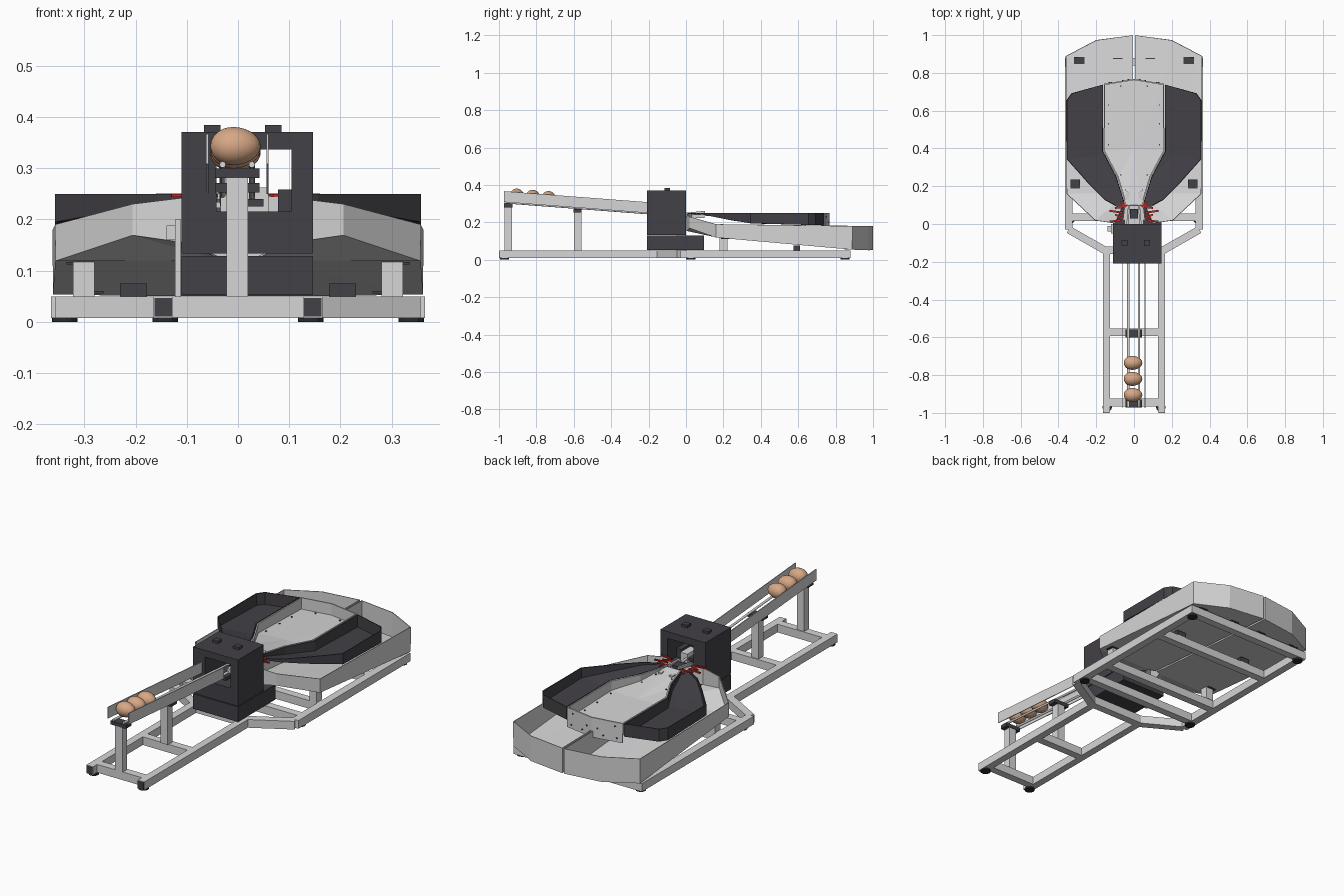
import bpy, bmesh, math
from mathutils import Vector

cube = bpy.data.objects.get("Cube")
if cube:
    bpy.data.objects.remove(cube)


def material(name, r, g, b):
    m = bpy.data.materials.new(name)
    m.use_nodes = True
    m.diffuse_color = (r, g, b, 1)
    m.node_tree.nodes["Principled BSDF"].inputs["Base Color"].default_value = (r, g, b, 1)
    return m


STEEL = material("light steel", .67, .67, .68)
DARK = material("dark plastic", .055, .052, .062)
BLACK = material("black rubber", .025, .025, .028)
EGG = material("egg shell", .68, .39, .235)
RED = material("red", .65, .02, .015)


def finish(name, bm, mat):
    bmesh.ops.recalc_face_normals(bm, faces=bm.faces)
    me = bpy.data.meshes.new(name)
    bm.to_mesh(me)
    bm.free()
    me.materials.append(mat)
    ob = bpy.data.objects.new(name, me)
    bpy.context.collection.objects.link(ob)
    return ob


def box(name, x, y, z, mat):
    """Box from (low, high) ranges."""
    bm = bmesh.new()
    bmesh.ops.create_cube(bm, size=1)
    for v in bm.verts:
        v.co = [(r[0] + r[1]) / 2 + c * (r[1] - r[0]) for r, c in zip((x, y, z), v.co)]
    return finish(name, bm, mat)


def beam(name, p, q, w, h, mat):
    """Straight bar between two points, width w across and height h."""
    p, q = Vector(p), Vector(q)
    side = (q - p).cross(Vector((0, 0, 1))).normalized() * w / 2
    up = Vector((0, 0, h / 2))
    bm = bmesh.new()
    ends = [[bm.verts.new(e + side * a + up * b) for a, b in ((-1, -1), (1, -1), (1, 1), (-1, 1))]
            for e in (p, q)]
    for ring in ends:
        bm.faces.new(ring)
    for i in range(4):
        j = (i + 1) % 4
        bm.faces.new((ends[0][i], ends[0][j], ends[1][j], ends[1][i]))
    return finish(name, bm, mat)


def rod(name, p, q, r, mat):
    p, q = Vector(p), Vector(q)
    bm = bmesh.new()
    bmesh.ops.create_cone(bm, cap_ends=True, segments=12, radius1=r, radius2=r, depth=(q - p).length)
    rot = (q - p).to_track_quat('Z', 'Y')
    for v in bm.verts:
        v.co = rot @ v.co + (p + q) / 2
    return finish(name, bm, mat)


def tray(name, pts, mat, hub, thick, no_wall=(), no_floor=()):
    """Open tray: outline points are (x, y, floor z, rim z), floor fans out from hub."""
    bm = bmesh.new()
    low = [bm.verts.new((x, y, f)) for x, y, f, r in pts]
    top = [bm.verts.new((x, y, r)) for x, y, f, r in pts]
    c = bm.verts.new(hub)
    for i in range(len(pts)):
        j = (i + 1) % len(pts)
        if i not in no_wall:
            bm.faces.new((low[i], low[j], top[j], top[i]))
        if i not in no_floor:
            bm.faces.new((low[i], low[j], c))
    bmesh.ops.delete(bm, geom=[v for v in bm.verts if not v.link_faces], context='VERTS')
    ob = finish(name, bm, mat)
    mod = ob.modifiers.new("thickness", 'SOLIDIFY')
    mod.thickness = thick
    mod.offset = 0
    return ob


# Base frame: narrow front section and wide rear section
Z = (.008, .05)
for s, side in ((-1, "right"), (1, "left")):
    x = s * .146
    box(side + "_front_rail", (x - .019, x + .019), (-.998, -.13), Z, STEEL)
    box(side + "_rail_cap", (x - .017, x + .017), (-1, -.997), (.01, .047), DARK)
    box(side + "_rear_rail", sorted((s * .325, s * .365)), (-.03, .88), Z, STEEL)
    beam(side + "_diagonal_rail", (s * .346, -.03, .029), (s * .135, -.15, .029), .04, .042, STEEL)
    for fx, fy in ((.142, -.97), (.338, .025), (.338, .85)):
        rod(side + "_foot", (s * fx, fy, 0), (s * fx, fy, .009), .025, BLACK)
    # Tray supports
    box(side + "_tray_post", sorted((s * .28, s * .322)), (.18, .222), (.05, .118), STEEL)
    box(side + "_post_pad", sorted((s * .285, s * .335)), (.188, .236), (.112, .126), DARK)
    box(side + "_rear_pad", sorted((s * .178, s * .23)), (.575, .61), (.05, .075), DARK)
for y, w in ((-.945, .146), (-.573, .146), (-.14, .146), (.035, .33), (.2, .33), (.59, .33), (.86, .33)):
    box("cross_beam", (-w, w), (y - .02, y + .02), Z, STEEL)


# Sloped infeed conveyor
def slope(y):
    return .307 - .076 * (y + .97)


for y in (-.95, -.58):
    z = slope(y)
    box("conveyor_post", (-.022, .02), (y - .02, y + .02), (.05, z - .025), STEEL)
    box("rail_clamp", (-.045, .042), (y - .022, y + .022), (z - .025, z - .006), DARK)
for x in (-.06, .058):
    beam("conveyor_side_panel", (x, -.973, slope(-.973) + .03), (x, -.2, slope(-.2) + .03), .004, .058, STEEL)
for x in (-.03, .027):
    rod("conveyor_rod", (x, -.97, slope(-.97)), (x, 0, slope(0)), .006, STEEL)

# Eggs, blunt at one end
for y in (-.905, -.82, -.735):
    bm = bmesh.new()
    bmesh.ops.create_uvsphere(bm, u_segments=32, v_segments=20, radius=1)
    for v in bm.verts:
        taper = .037 * (1 - .08 * v.co.x)
        v.co = (-.005 + v.co.x * .049, y + v.co.y * taper, slope(y) + .041 + v.co.z * taper)
    for f in bm.faces:
        f.smooth = True
    finish("egg", bm, EGG)

# Machine housing with a through opening
X, Y = (-.11, .146), (-.208, 0)
box("housing_base", X, (-.208, .095), (.052, .129), DARK)
box("housing_sill", X, Y, (.133, .215), DARK)
box("housing_right_wall", (-.11, -.042), Y, (.215, .336), DARK)
box("housing_left_wall", (.104, .146), Y, (.215, .336), DARK)
box("housing_roof", X, Y, (.336, .371), DARK)
for x in (-.05, .069):
    box("roof_knob", (x - .016, x + .016), (-.115, -.085), (.371, .384), DARK)
box("drive_motor", (.078, .104), (-.15, -.07), (.215, .258), DARK)
box("drive_plate", (.02, .06), (-.12, -.04), (.215, .262), STEEL)
box("guide_block", (-.035, .05), (-.17, -.05), (.225, .24), DARK)
box("guide_plate", (-.034, -.022), (-.2, -.18), (.215, .25), STEEL)
box("side_strip", (-.123, -.111), (-.05, 0), (.05, .2), STEEL)
box("side_bracket", (-.14, -.123), (-.04, -.01), (.16, .188), STEEL)

# Breaking head behind the housing
box("breaker_plate", (-.05, .05), (0, .1), (.222, .234), STEEL)
box("breaker_block", (-.022, .022), (.03, .08), (.234, .252), DARK)
for s in (-1, 1):
    beam("breaker_arm", (s * .035, 0, .245), (s * .026, .1, .255), .01, .012, STEEL)
    beam("breaker_chute", (s * .05, .02, .235), (s * .03, .17, .24), .018, .01, STEEL)
    for a, b in (((.05, .09), (.1, .085)), ((.06, .06), (.13, .07)), ((.055, .03), (.1, .05)),
                 ((.07, .02), (.13, .012)), ((.04, .09), (.07, .12))):
        beam("red_finger", (s * a[0], a[1], .247), (s * b[0], b[1], .247), .01, .006, RED)


# Upper trays: pale centre with a dark wing on each side
def fall(y):
    """Floor height: steep near the front, nearly level behind."""
    return max(.245 - .2 * (y - .08), .206 - .028 * y)


RIM = .25
wing = [(.045, .09), (.075, .085), (.155, .13), (.235, .21), (.355, .345), (.355, .655),
        (.33, .69), (.166, .736), (.166, .385), (.095, .25)]
half = [(.04, .1), (.085, .25), (.157, .385), (.157, .738)]
for s in (-1, 1):
    tray("dark_wing_tray", [(s * x, y, fall(y), RIM) for x, y in wing], DARK,
         (s * .21, .36, fall(.36)), .005)
centre = half + [(0, .765)] + [(-x, y) for x, y in reversed(half)]
tray("centre_tray", [(x, y, fall(y) + .005, RIM + .001) for x, y in centre], STEEL,
     (0, .4, fall(.4) + .005), .007, no_wall=(8,))
for s in (-1, 1):
    # Deep end plate with bolt heads, then floor bolts
    beam("end_plate", (0, .766, .2), (s * .158, .74, .2), .005, .1, STEEL)
    for x, z in ((.03, .2), (.06, .17), (.12, .23), (.13, .17)):
        y = .768 - .165 * x
        rod("end_bolt", (s * x, y, z), (s * x, y + .004, z), .004, DARK)
    for x, y in ((.135, .42), (.135, .53), (.135, .63), (.07, .73), (.1, .32), (.07, .26), (.045, .18)):
        z = fall(y) + .009
        rod("floor_bolt", (s * x, y, z), (s * x, y, z + .004), .004, DARK)

# Lower collecting trays, one per side, open towards the breaking head
outline = [(.05, .03, .15, .246), (.1, .005, .155, .243), (.205, .02, .17, .23), (.355, .16, .12, .19),
           (.36, .888, .055, .18), (.2, .972, .052, .18), (.006, .998, .052, .18), (.006, .17, .12, .19)]
for s in (-1, 1):
    tray("lower_tray", [(s * x, y, f, r) for x, y, f, r in outline], STEEL,
         (s * .03, .16, .122), .004, no_wall=(7,), no_floor=(0, 7))
    # Dark openings set in the floor near the rear
    box("floor_opening", sorted((s * .262, s * .318)), (.848, .883), (.055, .066), DARK)
    box("floor_slit", sorted((s * .06, s * .11)), (.873, .879), (.054, .068), DARK)
